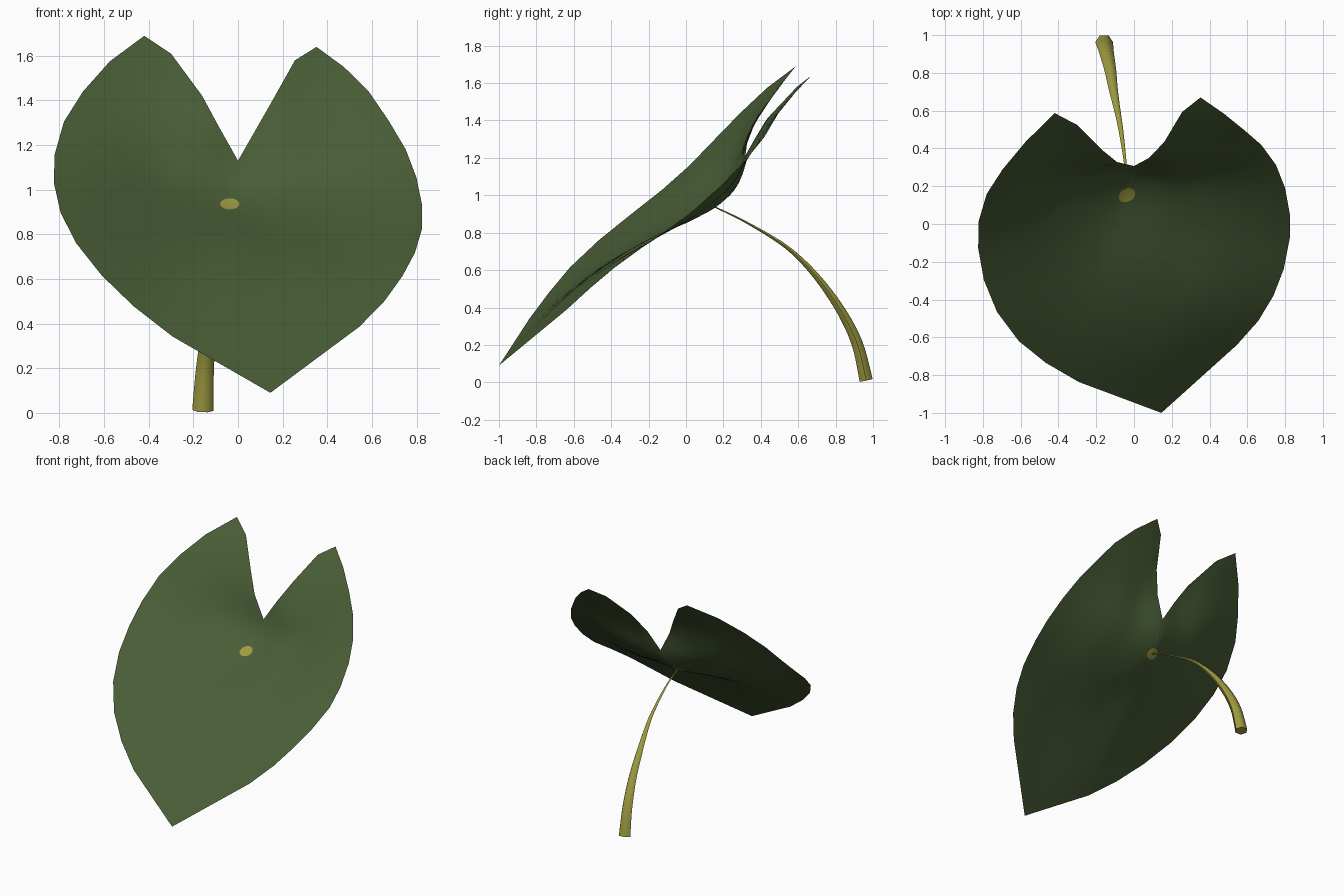
import bpy, bmesh, math
from mathutils import Vector

if "Cube" in bpy.data.objects:
    bpy.data.objects.remove(bpy.data.objects["Cube"])


def material(name, rgb):
    m = bpy.data.materials.new(name)
    m.diffuse_color = (*rgb, 1)
    m.use_nodes = True
    m.node_tree.nodes["Principled BSDF"].inputs["Base Color"].default_value = m.diffuse_color
    return m


GREEN = material("leaf green", (0.065, 0.108, 0.036))
YELLOW = material("stalk yellow", (0.34, 0.325, 0.053))


def finish(bm, name, mats):
    me = bpy.data.meshes.new(name)
    bm.to_mesh(me)
    bm.free()
    ob = bpy.data.objects.new(name, me)
    bpy.context.collection.objects.link(ob)
    for m in mats:
        me.materials.append(m)
    bpy.context.view_layer.objects.active = ob
    ob.select_set(True)
    bpy.ops.object.shade_smooth_by_angle(angle=math.radians(65))
    ob.select_set(False)
    return ob


# Leaf rim: counter-clockwise from above, starting at the notch
RIM = [(0, .307, 1.13), (-.09, .328, 1.29), (-.16, .385, 1.42), (-.30, .524, 1.61),
       (-.42, .587, 1.69), (-.575, .434, 1.575), (-.695, .29, 1.44), (-.78, .159, 1.305),
       (-.822, .016, 1.157), (-.825, -.127, 1.03), (-.795, -.296, .897), (-.725, -.466, .76),
       (-.61, -.62, .615), (-.467, -.735, .477), (-.293, -.836, .342), (.145, -1.0, .09),
       (.545, -.64, .387), (.658, -.513, .503), (.738, -.38, .615), (.793, -.238, .718),
       (.825, -.074, .826), (.825, .053, .93), (.80, .19, 1.054), (.752, .312, 1.18),
       (.675, .418, 1.31), (.586, .495, 1.44), (.475, .585, 1.55), (.352, .67, 1.64),
       (.255, .593, 1.58), (.16, .434, 1.41), (.08, .35, 1.27)]
CENTRE = Vector((-.037, .157, .937))
# Points inside the blade that shape its belly
PINS = [tuple(CENTRE), (-.2, .285, 1.2), (.2, .31, 1.2), (0, .26, 1.03),
        (0, 0, .85), (0, -.13, .80), (.35, -.035, .84), (.35, .115, .94), (.35, .24, 1.05),
        (-.35, .03, .95), (-.35, .19, 1.08), (.3, -.57, .5), (.35, -.355, .66)]
RINGS = 12
PATCH = .043  # radius of the yellow stalk mark

rim = []
for a, b in zip(RIM, RIM[1:] + RIM[:1]):
    a, b = Vector(a), Vector(b)
    rim += [a, (a + b) / 2]


def kernel(r2):
    return 0 if r2 < 1e-12 else r2 * math.log(r2)


def fit_sheet(pts):
    """Thin-plate surface y(x, z) through the points; returns a function."""
    n = len(pts)
    rows = []
    for i, p in enumerate(pts):
        rows.append([kernel((p.x - q.x) ** 2 + (p.z - q.z) ** 2) + (.001 if i == j else 0)
                     for j, q in enumerate(pts)] + [1, p.x, p.z, p.y])
    for f in (lambda p: 1, lambda p: p.x, lambda p: p.z):
        rows.append([f(p) for p in pts] + [0, 0, 0, 0])
    m = n + 3
    for c in range(m):
        k = max(range(c, m), key=lambda r: abs(rows[r][c]))
        rows[c], rows[k] = rows[k], rows[c]
        for r in range(m):
            if r != c and rows[r][c]:
                f = rows[r][c] / rows[c][c]
                rows[r] = [u - f * v for u, v in zip(rows[r], rows[c])]
    w = [rows[i][m] / rows[i][i] for i in range(m)]

    def sheet(x, z):
        return w[n] + w[n + 1] * x + w[n + 2] * z + sum(
            w[i] * kernel((x - p.x) ** 2 + (z - p.z) ** 2) for i, p in enumerate(pts))
    return sheet


sheet = fit_sheet(rim + [Vector(p) for p in PINS])

# Leaf blade: rings growing from the stalk mark to the rim
bm = bmesh.new()
hub = bm.verts.new((CENTRE.x, sheet(CENTRE.x, CENTRE.z), CENTRE.z))
rings = []
for k in range(RINGS + 1):
    ring = []
    for e in rim:
        d = e - CENTRE
        t0 = PATCH / math.hypot(d.x, d.z * 1.75)
        t = t0 + (1 - t0) * k / RINGS
        x, z = CENTRE.x + d.x * t, CENTRE.z + d.z * t
        ring.append(bm.verts.new(e if k == RINGS else (x, sheet(x, z), z)))
    rings.append(ring)
n = len(rim)
for i in range(n):
    j = (i + 1) % n
    bm.faces.new((hub, rings[0][i], rings[0][j])).material_index = 1
    for r0, r1 in zip(rings, rings[1:]):
        bm.faces.new((r0[i], r1[i], r1[j], r0[j]))
finish(bm, "leaf_blade", [GREEN, YELLOW])

# Stalk: tapered six-sided sweep (x, y, z, radius), smoothed between the points
PATH = [(-.037, .157, .936, .004), (-.045, .31, .862, .006), (-.07, .50, .75, .011),
        (-.09, .61, .66, .015), (-.11, .715, .545, .021), (-.125, .812, .41, .027),
        (-.14, .882, .285, .032), (-.15, .927, .17, .036), (-.158, .963, .011, .041)]
SIDES, STEPS = 6, 4


def spline(p, i, t):
    a, b, c, d = (p[min(max(i + k, 0), len(p) - 1)] for k in (-1, 0, 1, 2))
    return b + .5 * t * (c - a + t * (2 * a - 5 * b + 4 * c - d + t * (3 * (b - c) + d - a)))


ctrl = [Vector(p) for p in PATH]
pts = [spline(ctrl, i, s / STEPS) for i in range(len(ctrl) - 1) for s in range(STEPS)]
pts.append(ctrl[-1])
bm = bmesh.new()
rings = []
for i, p in enumerate(pts):
    tan = (pts[min(i + 1, len(pts) - 1)] - pts[max(i - 1, 0)]).to_3d().normalized()
    side = Vector((1, 0, 0)).cross(tan).normalized()
    across = tan.cross(side) * 1.15
    rings.append([bm.verts.new(p.to_3d() + p.w * (math.cos(a) * across + math.sin(a) * side))
                  for a in (math.tau * s / SIDES for s in range(SIDES))])
for r0, r1 in zip(rings, rings[1:]):
    for s in range(SIDES):
        q = (s + 1) % SIDES
        bm.faces.new((r0[s], r0[q], r1[q], r1[s]))
bm.faces.new(rings[0])
bm.faces.new(rings[-1])
bmesh.ops.recalc_face_normals(bm, faces=bm.faces)
finish(bm, "leaf_stalk", [YELLOW])
